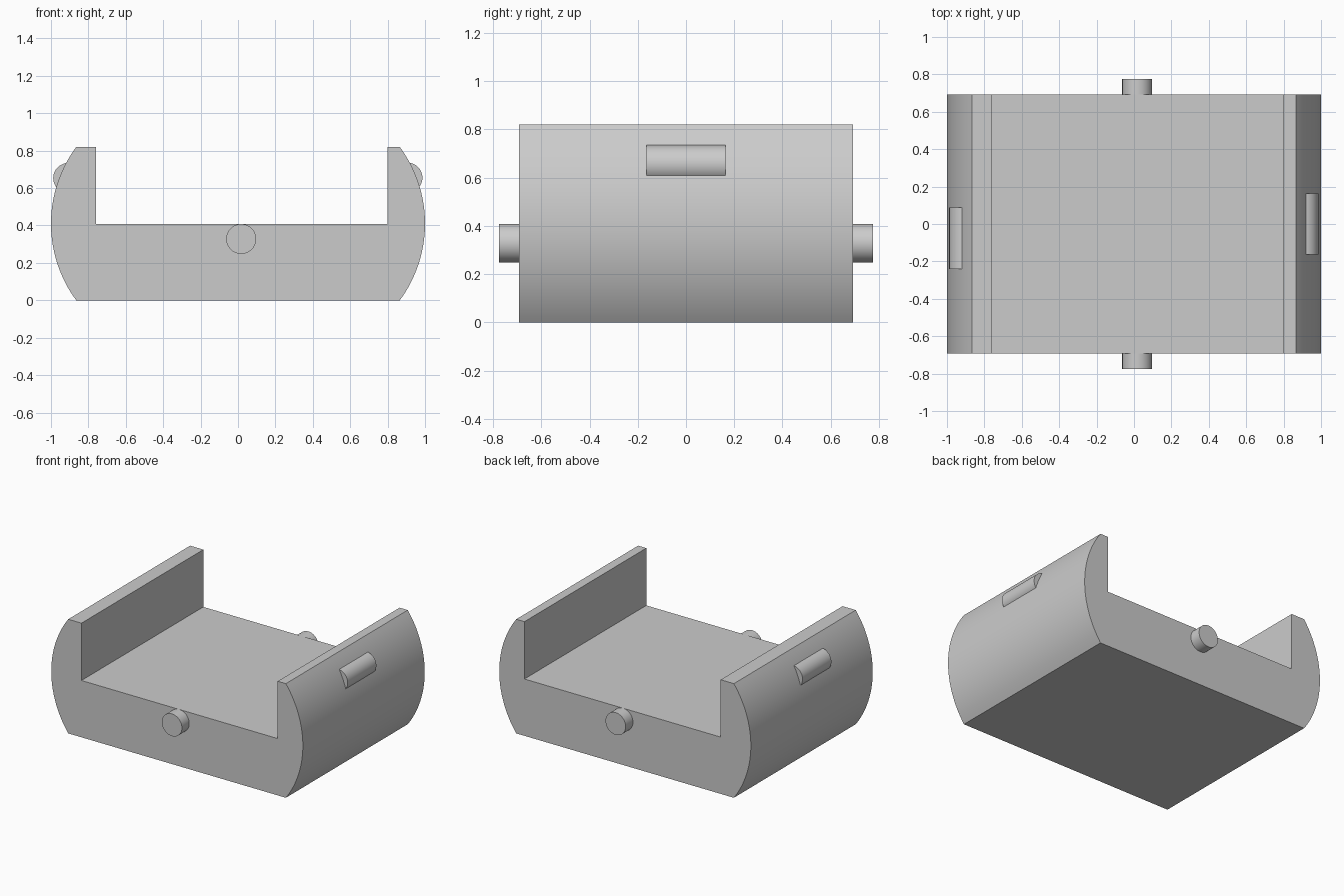
import bpy, bmesh
from math import sin, cos, asin, pi, radians

cube = bpy.data.objects.get("Cube")
if cube:
    bpy.data.objects.remove(cube)

grey = bpy.data.materials.new("plain grey")
grey.use_nodes = True
colour = (0.6, 0.6, 0.6, 1)
grey.diffuse_color = colour
grey.node_tree.nodes["Principled BSDF"].inputs["Base Color"].default_value = colour

HEIGHT, FLOOR, HALF_DEPTH = 0.82, 0.408, 0.692
MID, EDGE = HEIGHT / 2, 0.865          # arc mid-height, x where each arc ends
SAG = 1 - EDGE
RADIUS = (MID ** 2 + SAG ** 2) / (2 * SAG)


def extrude_y(name, profile, y0, y1):
    """Extrude an x-z outline along y, closed at both ends."""
    bm = bmesh.new()
    face = bm.faces.new([bm.verts.new((x, y0, z)) for x, z in profile])
    moved = bmesh.ops.extrude_face_region(bm, geom=[face], use_keep_orig=True)
    for v in moved["geom"]:
        if isinstance(v, bmesh.types.BMVert):
            v.co.y = y1
    bmesh.ops.recalc_face_normals(bm, faces=bm.faces)
    mesh = bpy.data.meshes.new(name)
    bm.to_mesh(mesh)
    bm.free()
    mesh.materials.append(grey)
    obj = bpy.data.objects.new(name, mesh)
    bpy.context.collection.objects.link(obj)
    bpy.ops.object.select_all(action="DESELECT")
    obj.select_set(True)
    bpy.context.view_layer.objects.active = obj
    bpy.ops.object.shade_smooth_by_angle(angle=radians(30))
    return obj


def side_arc(side, steps=32):
    """Bulging side outline, from bottom to top."""
    half = asin(MID / RADIUS)
    angles = [half * (2 * i / steps - 1) for i in range(steps + 1)]
    return [(side * (1 - RADIUS + RADIUS * cos(a)), MID + RADIUS * sin(a)) for a in angles]


def circle(x, z, r=0.08, n=48):
    return [(x + r * cos(2 * pi * i / n), z + r * sin(2 * pi * i / n)) for i in range(n)]


# Channel-shaped body with rounded outer sides
channel = [(0.80, HEIGHT), (0.80, FLOOR), (-0.76, FLOOR), (-0.76, HEIGHT)]
extrude_y("cradle_body", side_arc(1) + channel + side_arc(-1)[::-1], -HALF_DEPTH, HALF_DEPTH)

# Round pegs on the front and back
for name, s in (("front_peg", -1), ("back_peg", 1)):
    extrude_y(name, circle(0.017, 0.328), s * (HALF_DEPTH - 0.02), s * 0.775)

# Half-sunk pins on the outer sides
extrude_y("left_pin", circle(0.906, 0.656), -0.163, 0.163)
extrude_y("right_pin", circle(-0.908, 0.654), -0.24, 0.088)
